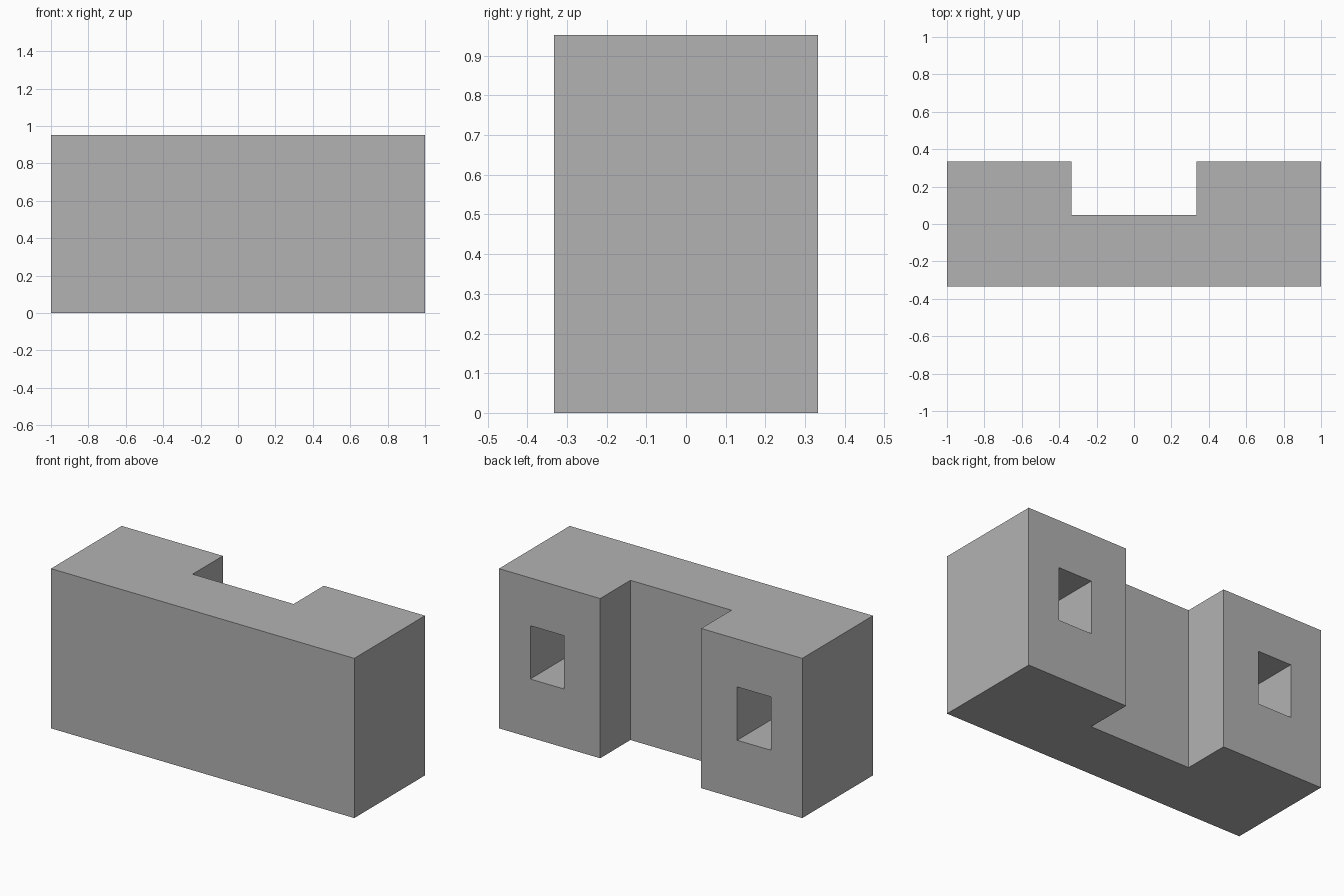
import bpy
import bmesh

# Remove the default cube
default = bpy.data.objects.get("Cube")
if default:
    bpy.data.objects.remove(default, do_unlink=True)

HALF_W, HALF_D, HEIGHT = 1.0, 0.333, 0.952
NOTCH_X, NOTCH_Y = 0.333, 0.048
WIN_X, WIN_Z = (0.571, 0.794), (0.349, 0.667)
WIN_DEPTH = 0.4

# Single plain grey
grey = bpy.data.materials.new("light_grey")
grey.use_nodes = True
colour = (0.448, 0.448, 0.448, 1.0)
grey.diffuse_color = colour
grey.node_tree.nodes["Principled BSDF"].inputs["Base Color"].default_value = colour

# U-shaped block: right half of the plan mirrored, then raised
half = [(HALF_W, -HALF_D), (HALF_W, HALF_D), (NOTCH_X, HALF_D), (NOTCH_X, NOTCH_Y)]
plan = half + [(-x, y) for x, y in reversed(half)]
bm = bmesh.new()
base = bm.faces.new([bm.verts.new((x, y, 0)) for x, y in plan])
raised = bmesh.ops.extrude_face_region(bm, geom=[base])["geom"]
bmesh.ops.translate(bm, vec=(0, 0, HEIGHT),
                    verts=[v for v in raised if isinstance(v, bmesh.types.BMVert)])
bmesh.ops.recalc_face_normals(bm, faces=bm.faces)

# Deep window recess in the back of each wing
wings = [f for f in bm.faces
         if f.normal.y > 0.9 and f.calc_center_median().y > HALF_D - 0.01]
for wing in wings:
    side = 1 if wing.calc_center_median().x > 0 else -1
    centre = wing.calc_center_median()
    bmesh.ops.inset_individual(bm, faces=[wing], thickness=0.1)
    for v in wing.verts:
        v.co.x = side * WIN_X[abs(v.co.x) > abs(centre.x)]
        v.co.z = WIN_Z[v.co.z > centre.z]
    # A second ring of faces becomes the recess walls
    bmesh.ops.inset_individual(bm, faces=[wing], thickness=0.0)
    for v in wing.verts:
        v.co.y -= WIN_DEPTH
bmesh.ops.recalc_face_normals(bm, faces=bm.faces)

mesh = bpy.data.meshes.new("notched_block")
bm.to_mesh(mesh)
bm.free()
mesh.materials.append(grey)
block = bpy.data.objects.new("notched_block", mesh)
bpy.context.collection.objects.link(block)
